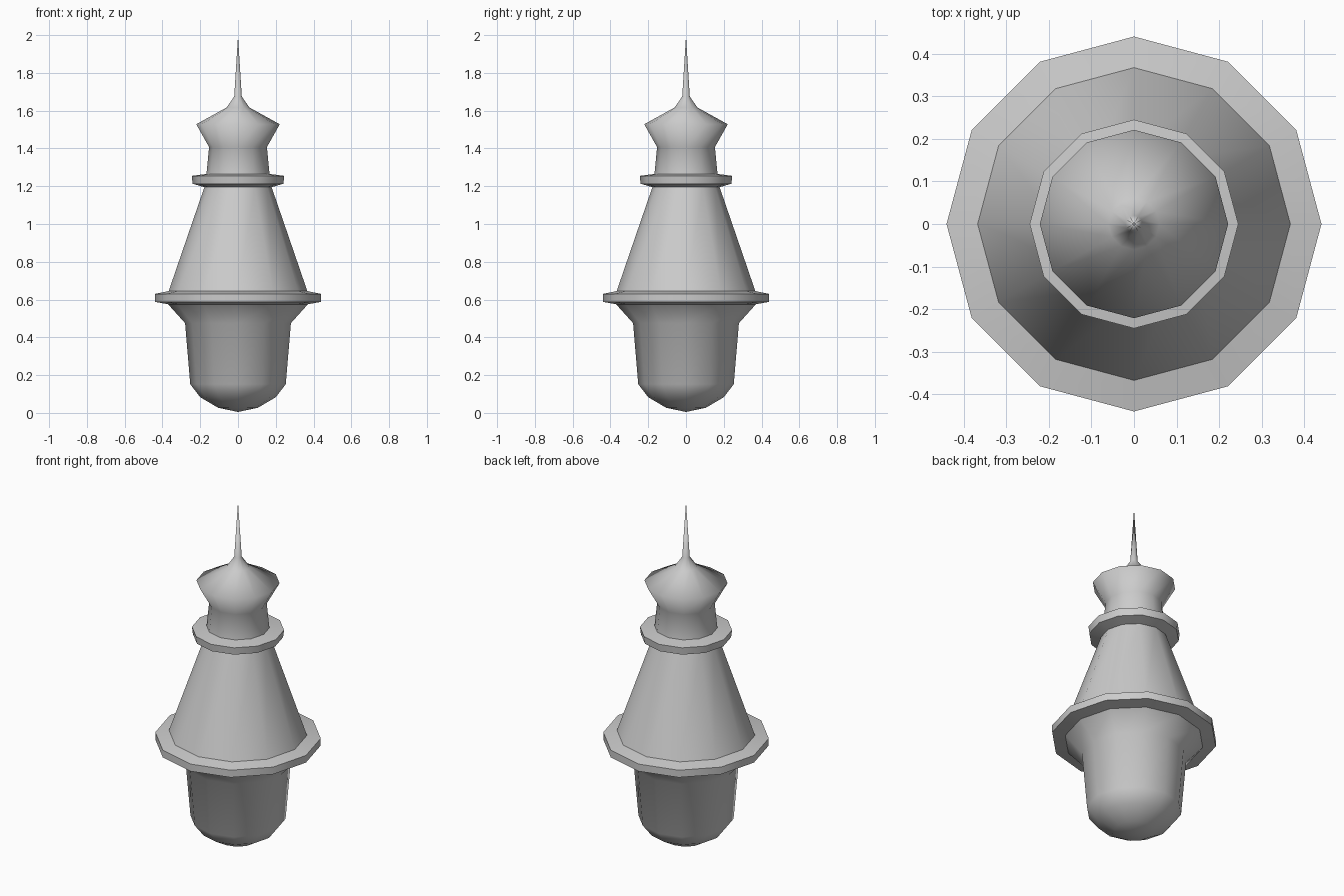
import bpy
import bmesh
from math import cos, sin, tau, radians

if "Cube" in bpy.data.objects:
    bpy.data.objects.remove(bpy.data.objects["Cube"])

SIDES = 12


def lathe(name, profile, angle):
    """Turn an (r, z) profile, listed bottom to top, around the z axis."""
    bm = bmesh.new()
    rings = []
    for r, z in profile:
        if r == 0:
            rings.append([bm.verts.new((0, 0, z))] * SIDES)
        else:
            rings.append([bm.verts.new((r * cos(tau * i / SIDES), r * sin(tau * i / SIDES), z))
                          for i in range(SIDES)])
    for low, high in zip(rings, rings[1:]):
        for i in range(SIDES):
            j = (i + 1) % SIDES
            corners = dict.fromkeys((low[i], low[j], high[j], high[i]))
            bm.faces.new(list(corners))
    mesh = bpy.data.meshes.new(name)
    bm.to_mesh(mesh)
    bm.free()
    obj = bpy.data.objects.new(name, mesh)
    bpy.context.collection.objects.link(obj)
    bpy.ops.object.select_all(action='DESELECT')
    obj.select_set(True)
    bpy.context.view_layer.objects.active = obj
    bpy.ops.object.shade_smooth_by_angle(angle=radians(angle))
    return obj


# Rounded lower bowl flaring out under the brim
lathe("lower_bowl", [(0, 0.005), (0.105, 0.027), (0.2, 0.083), (0.253, 0.152),
                     (0.28, 0.475), (0.37, 0.575)], 100)

# Wide brim
lathe("brim", [(0.37, 0.575), (0.44, 0.588), (0.44, 0.63), (0.367, 0.645)], 35)

# Conical roof
lathe("roof", [(0.367, 0.645), (0.178, 1.195)], 100)

# Narrow collar above the roof
lathe("collar", [(0.178, 1.195), (0.24, 1.213), (0.245, 1.255), (0.167, 1.265)], 35)

# Neck, flared cap and needle spire
lathe("finial", [(0.167, 1.265), (0.153, 1.407), (0.221, 1.528), (0.06, 1.617),
                 (0.02, 1.675), (0, 1.995)], 120)
